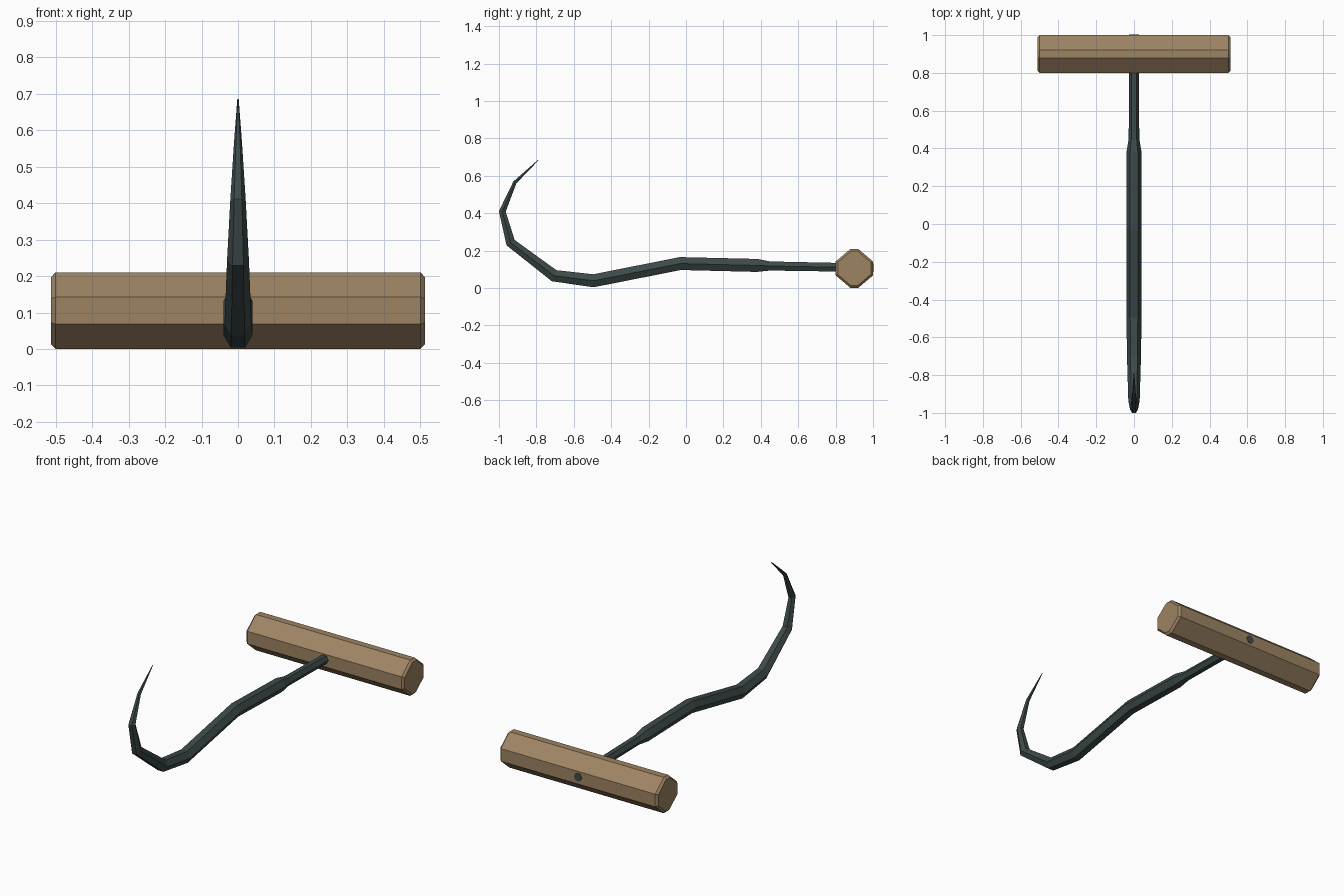
import bpy, bmesh
from math import cos, sin, pi
from mathutils import Vector

cube = bpy.data.objects.get("Cube")
if cube:
    bpy.data.objects.remove(cube)


def material(name, rgb, rough):
    mat = bpy.data.materials.new(name)
    mat.use_nodes = True
    mat.diffuse_color = (*rgb, 1)
    bsdf = mat.node_tree.nodes["Principled BSDF"]
    bsdf.inputs["Base Color"].default_value = (*rgb, 1)
    bsdf.inputs["Roughness"].default_value = rough
    return mat


def loft(name, rings, mat):
    """Skin a list of equal-sized rings and cap both ends."""
    bm = bmesh.new()
    loops = [[bm.verts.new(p) for p in ring] for ring in rings]
    n = len(loops[0])
    for a, b in zip(loops, loops[1:]):
        for i in range(n):
            j = (i + 1) % n
            bm.faces.new((a[i], a[j], b[j], b[i]))
    bm.faces.new(loops[0])
    bm.faces.new(loops[-1])
    bmesh.ops.recalc_face_normals(bm, faces=bm.faces)
    mesh = bpy.data.meshes.new(name)
    bm.to_mesh(mesh)
    bm.free()
    mesh.materials.append(mat)
    obj = bpy.data.objects.new(name, mesh)
    bpy.context.collection.objects.link(obj)
    return obj


wood = material("light brown wood", (0.34, 0.23, 0.125), 0.8)
iron = material("dark iron", (0.047, 0.067, 0.067), 0.6)

# Handle: eight-sided bar with chamfered ends
HANDLE_Y, HANDLE_Z = 0.9, 0.105
quarter = [(0.1, 0.037), (0.02, 0.105)]
half = quarter + [(-y, z) for y, z in reversed(quarter)]
octagon = half + [(-y, -z) for y, z in half]
stations = [(-0.512, 0.88), (-0.5, 1), (0.5, 1), (0.512, 0.88)]
loft("handle",
     [[(x, HANDLE_Y + y * s, HANDLE_Z + z * s) for y, z in octagon]
      for x, s in stations], wood)

# Hook: six-sided rod swept along its bend, as (y, z, radius)
path = [
    (1.002, 0.108, 0.026), (0.45, 0.118, 0.028), (0.38, 0.121, 0.04),
    (-0.03, 0.131, 0.04), (-0.495, 0.039, 0.04), (-0.705, 0.066, 0.037),
    (-0.938, 0.243, 0.03), (-0.982, 0.41, 0.021), (-0.915, 0.565, 0.011),
    (-0.79, 0.684, 0.002),
]
centres = [Vector((0, y, z)) for y, z, r in path]
side = Vector((1, 0, 0))
rings = []
for k, (centre, (y, z, r)) in enumerate(zip(centres, path)):
    before = centre - centres[k - 1] if k else Vector((0, -1, 0))
    after = centres[k + 1] - centre if k < len(path) - 1 else before
    tangent = (before.normalized() + after.normalized()).normalized()
    up = tangent.cross(side)
    rings.append([centre + r * (side * cos(i * pi / 3) + up * sin(i * pi / 3))
                  for i in range(6)])
loft("hook", rings, iron)
